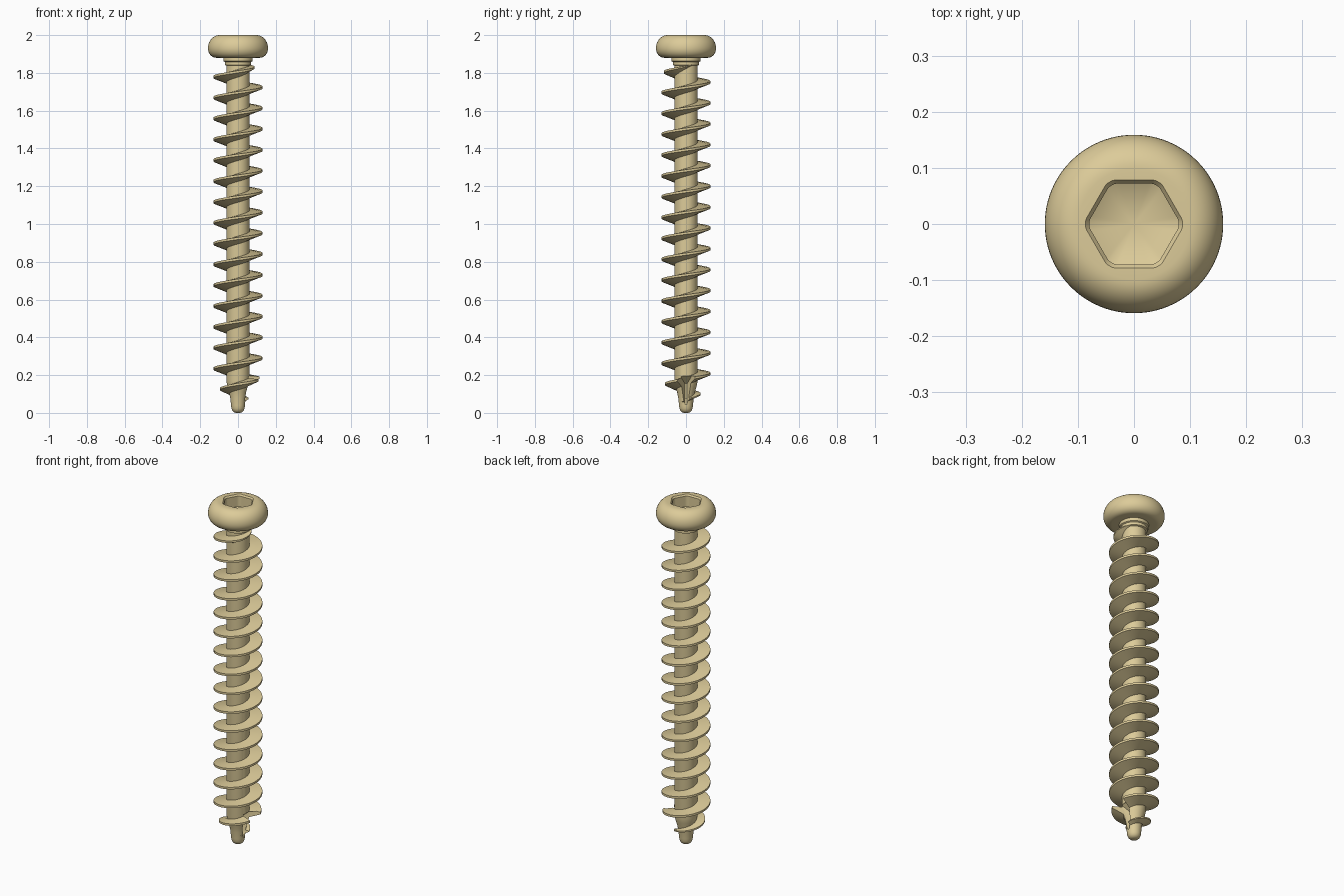
import bpy, bmesh, math

if "Cube" in bpy.data.objects:
    bpy.data.objects.remove(bpy.data.objects["Cube"])

brass = bpy.data.materials.new("tan_finish")
brass.diffuse_color = (0.72, 0.6, 0.32, 1)
brass.use_nodes = True
brass.node_tree.nodes["Principled BSDF"].inputs["Base Color"].default_value = brass.diffuse_color
PITCH, SEG = 0.1103, 64


def make(name, bm):
    bmesh.ops.recalc_face_normals(bm, faces=bm.faces)
    me = bpy.data.meshes.new(name)
    bm.to_mesh(me)
    bm.free()
    ob = bpy.data.objects.new(name, me)
    bpy.context.collection.objects.link(ob)
    me.materials.append(brass)
    return ob


def activate(ob):
    bpy.ops.object.select_all(action='DESELECT')
    ob.select_set(True)
    bpy.context.view_layer.objects.active = ob


def smooth(ob, deg=32):
    activate(ob)
    bpy.ops.object.shade_smooth_by_angle(angle=math.radians(deg))


def skin(bm, rings):
    for a, b in zip(rings, rings[1:]):
        n = len(a)
        for i in range(n):
            j = (i + 1) % n
            bm.faces.new((a[i], a[j], b[j], b[i]))


def loft(name, rows, close_top=None):
    """Rows of (radius or radius function, z); ends closed by a cap or an apex."""
    bm = bmesh.new()
    rings = []
    for r, z in rows:
        ring = []
        for i in range(SEG * 3 // 2):
            t = math.tau * i / (SEG * 3 // 2)
            q = r(t) if callable(r) else r
            ring.append(bm.verts.new((q * math.cos(t), q * math.sin(t), z)))
        rings.append(ring)
    skin(bm, rings)
    bm.faces.new(rings[0])
    if close_top is None:
        bm.faces.new(rings[-1])
    else:
        apex = bm.verts.new((0, 0, close_top))
        top = rings[-1]
        for i in range(len(top)):
            bm.faces.new((top[i], top[(i + 1) % len(top)], apex))
    return make(name, bm)


def interp(pts, z):
    for (z0, r0), (z1, r1) in zip(pts, pts[1:]):
        if z <= z1:
            return r0 + (r1 - r0) * max(0, z - z0) / (z1 - z0)
    return pts[-1][1]


def hexagon(apothem, corner):
    def r(t):
        local = (t % (math.pi / 3)) - math.pi / 6
        return min(apothem / math.cos(local), corner)
    return r


# shank with rounded, tapered tip and collar under the head
core = [(0, 0.012), (0.004, 0.022), (0.012, 0.030), (0.024, 0.035), (0.04, 0.037),
        (0.08, 0.041), (0.11, 0.047), (0.14, 0.056), (0.17, 0.062), (1.84, 0.062)]
shank = loft("shank", [(r, z) for z, r in core])
loft_collar = loft("collar", [(0.055, 1.835), (0.070, 1.842), (0.070, 1.858), (0.077, 1.862),
                              (0.077, 1.886)])

# helical thread, fading out at both ends
crest = [(0.055, 0.036), (0.07, 0.055), (0.10, 0.078), (0.125, 0.095), (0.155, 0.112),
         (0.18, 0.121), (0.21, 0.129), (1.79, 0.129), (1.82, 0.108), (1.85, 0.058)]
bm = bmesh.new()
rings = []
z_start, z_end = 0.058, 1.849
steps = int((z_end - z_start) / PITCH * SEG)
for k in range(steps + 1):
    z = z_start + (z_end - z_start) * k / steps
    t = math.tau * (z - 0.18) / PITCH
    ri = interp(core, z) - 0.006
    ro = max(interp(crest, z), ri + 0.004)
    s = min(1, (ro - ri) / 0.06)
    rings.append([bm.verts.new((r * math.cos(t), r * math.sin(t), z + h * s)) for r, h in
                  ((ri, -0.032), (ro, -0.007), (ro, 0.005), (ri, 0.012))])
skin(bm, rings)
bm.faces.new(rings[0])
bm.faces.new(rings[-1])
thread = make("thread", bm)

# cutting flute on the +x side of the tip
bm = bmesh.new()
for z, x0, w0, w1 in ((0.035, 0.045, 0.004, 0.045), (0.075, 0.014, 0.006, 0.055),
                      (0.155, 0.014, 0.006, 0.06), (0.195, 0.06, 0.03, 0.065)):
    for s in (-1, 1):
        bm.verts.new((x0, s * w0, z))
        bm.verts.new((0.16, s * w1, z))
bmesh.ops.convex_hull(bm, input=bm.verts)
cutter = make("flute_cutter", bm)
cutter.hide_render = True
for ob in (shank, thread):
    activate(ob)
    mod = ob.modifiers.new("flute", 'BOOLEAN')
    mod.object, mod.operation, mod.solver = cutter, 'DIFFERENCE', 'EXACT'
    bpy.ops.object.modifier_apply(modifier=mod.name)
bpy.data.objects.remove(cutter)

# rounded head with a hexagonal socket ending in a shallow cone
rows = [(0.07, 1.88), (0.115, 1.88)]
for i in range(1, 9):
    a = math.pi / 2 * i / 8
    rows.append((0.115 + 0.044 * math.sin(a), 1.93 - 0.05 * math.cos(a)))
for i in range(1, 11):
    a = math.pi / 2 * i / 10
    rows.append((0.099 + 0.06 * math.cos(a), 1.93 + 0.07 * math.sin(a)))
rows += [(hexagon(0.0785, 0.0865), 2.0), (hexagon(0.072, 0.0795), 1.991),
         (hexagon(0.072, 0.0795), 1.93)]
head = loft("head", rows, close_top=1.895)

for ob in (shank, loft_collar, thread, head):
    smooth(ob)
